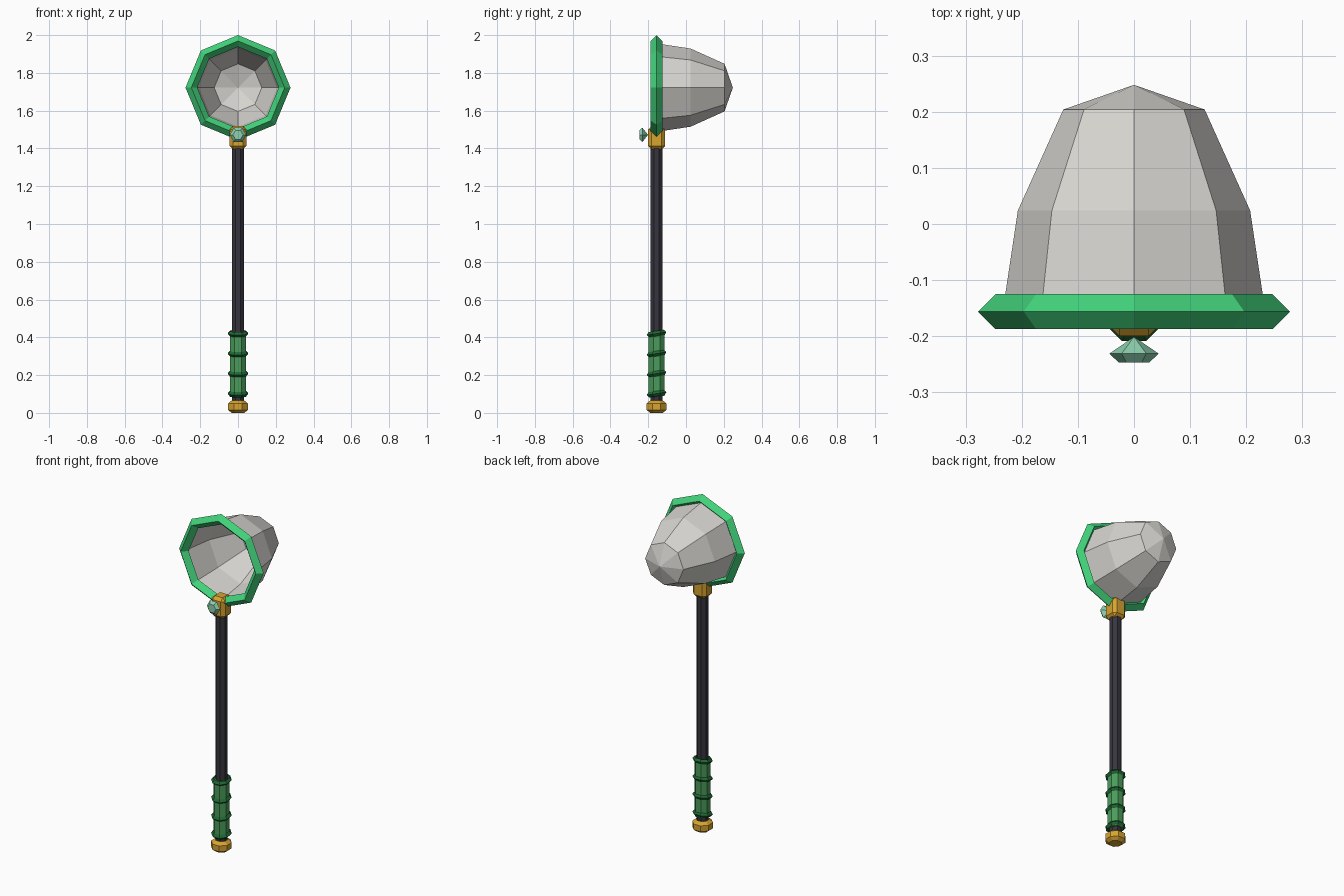
import bpy, bmesh, math
from mathutils import Matrix, Vector

cube = bpy.data.objects.get("Cube")
if cube:
    bpy.data.objects.remove(cube)


def material(name, srgb):
    color = [(c / 255) ** 2.2 for c in srgb] + [1]
    m = bpy.data.materials.new(name)
    m.use_nodes = True
    m.diffuse_color = color
    m.node_tree.nodes["Principled BSDF"].inputs["Base Color"].default_value = color
    return m


BRIGHT = material("bright green", (68, 210, 122))
GRIP = material("grip green", (76, 155, 92))
DARK = material("dark green", (36, 106, 54))
GOLD = material("gold", (214, 162, 52))
BLACK = material("charcoal", (58, 56, 64))
CLOTH = material("pale net", (214, 212, 207))
GEM = material("mint gem", (140, 208, 174))

POLE_Y = -0.156
HOOP = Vector((0, POLE_Y, 1.722))
FORWARD = Matrix.Rotation(math.pi / 2, 4, 'X')    # local +z becomes -y
BACKWARD = Matrix.Rotation(-math.pi / 2, 4, 'X')  # local +z becomes +y


def lathe(name, profile, mat, place, sides=8, turn=0.0, closed=False):
    """Spin (radius, height) points round local z; zero radius makes a tip."""
    bm = bmesh.new()
    rings = []
    for r, h in profile:
        n = 1 if r == 0 else sides
        rings.append([bm.verts.new((r * math.cos(turn + math.tau * i / sides),
                                    r * math.sin(turn + math.tau * i / sides), h))
                      for i in range(n)])
    pairs = list(zip(rings, rings[1:]))
    if closed:
        pairs.append((rings[-1], rings[0]))
    for a, b in pairs:
        for i in range(sides):
            j = (i + 1) % sides
            quad = [a[i % len(a)], a[j % len(a)], b[j % len(b)], b[i % len(b)]]
            bm.faces.new(list(dict.fromkeys(quad)))
    bmesh.ops.recalc_face_normals(bm, faces=bm.faces)
    bm.transform(place)
    return finish(name, bm, mat)


def finish(name, bm, mat):
    mesh = bpy.data.meshes.new(name)
    bm.to_mesh(mesh)
    bm.free()
    mesh.materials.append(mat)
    obj = bpy.data.objects.new(name, mesh)
    bpy.context.collection.objects.link(obj)
    return obj


def diamond(major, minor, height):
    """Four-point ring section."""
    return [(major + minor, 0), (major, height), (major - minor, 0), (major, -height)]


# Hoop and net bag
at_hoop = Matrix.Translation(HOOP) @ BACKWARD
lathe("hoop", diamond(0.247, 0.031, 0.031), BRIGHT, at_hoop, closed=True)
lathe("net_bag", [(0.234, 0), (0.207, 0.18), (0.126, 0.36), (0, 0.404)], CLOTH, at_hoop)

# Pole, grip and pommel
at_pole = Matrix.Translation((0, POLE_Y, 0))
EIGHTH = math.pi / 8
lathe("pole", [(0, 0.05), (0.034, 0.05), (0.034, 1.42), (0, 1.42)], BLACK, at_pole, turn=EIGHTH)
lathe("grip", [(0, 0.09), (0.045, 0.09), (0.045, 0.425), (0, 0.425)], GRIP, at_pole, turn=EIGHTH)
lathe("pommel", [(0, 0), (0.036, 0), (0.057, 0.016), (0.057, 0.05), (0.036, 0.066), (0, 0.066)],
      GOLD, at_pole, turn=EIGHTH)

# Slanted wrap bands on the grip
for i in range(4):
    tilt = Matrix.Rotation(math.radians(9), 4, 'X')
    spot = Matrix.Translation((0, POLE_Y, 0.102 + 0.106 * i))
    lathe(f"grip_band_{i + 1}", diamond(0.045, 0.012, 0.014), DARK, spot @ tilt,
          turn=EIGHTH, closed=True)

# Bevelled collar joining pole and hoop
bm = bmesh.new()
bmesh.ops.create_cube(bm, size=1)
bm.transform(Matrix.Translation((0, POLE_Y, 1.456)) @ Matrix.Diagonal((0.088, 0.088, 0.124, 1)))
bmesh.ops.bevel(bm, geom=bm.edges[:], offset=0.018, segments=1, affect='EDGES')
finish("collar", bm, GOLD)

# Cut gem on the collar front
lathe("gem", [(0, 0), (0.044, 0.03), (0.027, 0.046), (0, 0.046)], GEM,
      Matrix.Translation((0, -0.201, 1.472)) @ FORWARD, sides=6)
